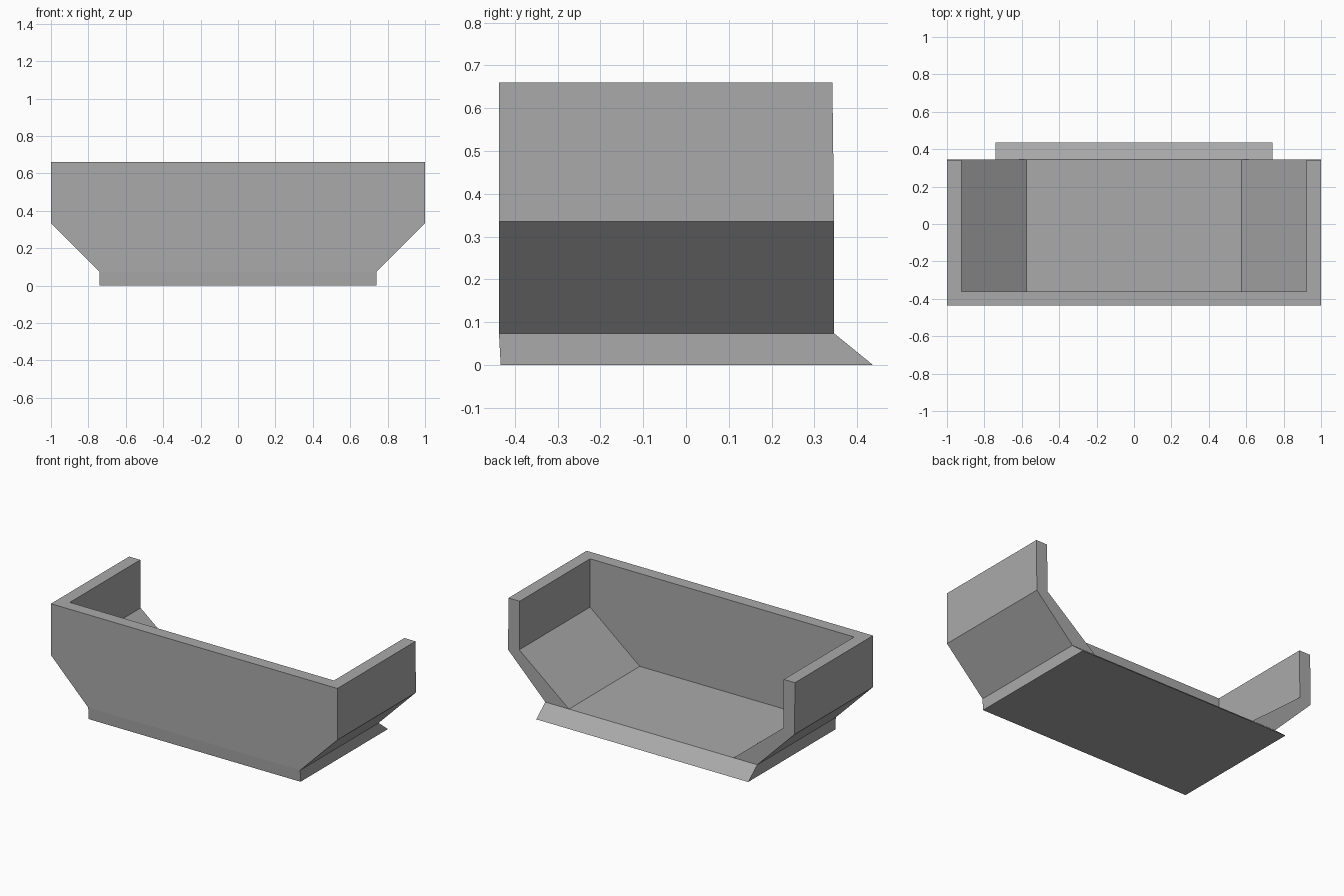
import bpy
import bmesh

cube = bpy.data.objects.get("Cube")
if cube:
    bpy.data.objects.remove(cube, do_unlink=True)

FLOOR, KNEE, RIM = 0.074, 0.335, 0.66
FRONT, INNER, BACK, TOE = -0.437, -0.36, 0.346, 0.437

grey = bpy.data.materials.new("plain grey")
grey.use_nodes = True
colour = (0.4, 0.4, 0.4, 1)
grey.diffuse_color = colour
grey.node_tree.nodes["Principled BSDF"].inputs["Base Color"].default_value = colour


def prism(name, half, y0, y1):
    """Extrude a left-right mirrored (x, z) outline, with a ring of faces per level."""
    bm = bmesh.new()
    rings = []
    for y in (y0, y1):
        rings.append([[bm.verts.new((s * x, y, z)) for s in (-1, 1)] for x, z in half])
    front, back = rings
    for i in range(len(half) - 1):
        for ring in rings:
            bm.faces.new((*ring[i], *reversed(ring[i + 1])))
        for s in (0, 1):
            bm.faces.new((front[i][s], back[i][s], back[i + 1][s], front[i + 1][s]))
    for i in (0, -1):
        bm.faces.new((*front[i], *reversed(back[i])))
    bmesh.ops.recalc_face_normals(bm, faces=bm.faces)
    mesh = bpy.data.meshes.new(name)
    bm.to_mesh(mesh)
    bm.free()
    mesh.materials.append(grey)
    obj = bpy.data.objects.new(name, mesh)
    bpy.context.collection.objects.link(obj)
    return obj


# Outer body: narrow foot, sloping flanks, upright sides
body = prism("open_tray", [(0.74, 0), (0.74, FLOOR), (1, KNEE), (1, RIM)], FRONT, BACK)

# Foot runs out into a ramp at the back; upper walls lean in slightly
for v in body.data.vertices:
    if v.co.z < 0.01:
        v.co.y = TOE if v.co.y > 0 else -0.433
    elif v.co.z > KNEE + 0.1 and v.co.y > 0:
        v.co.y = 0.342

# Hollow, open at the top and back
hollow = prism("hollow_cutter", [(0.575, FLOOR), (0.922, 0.355), (0.922, 0.9)], INNER, 0.6)
hollow.hide_render = True
hollow.hide_viewport = True
cut = body.modifiers.new("hollow", 'BOOLEAN')
cut.operation = 'DIFFERENCE'
cut.solver = 'EXACT'
cut.object = hollow
